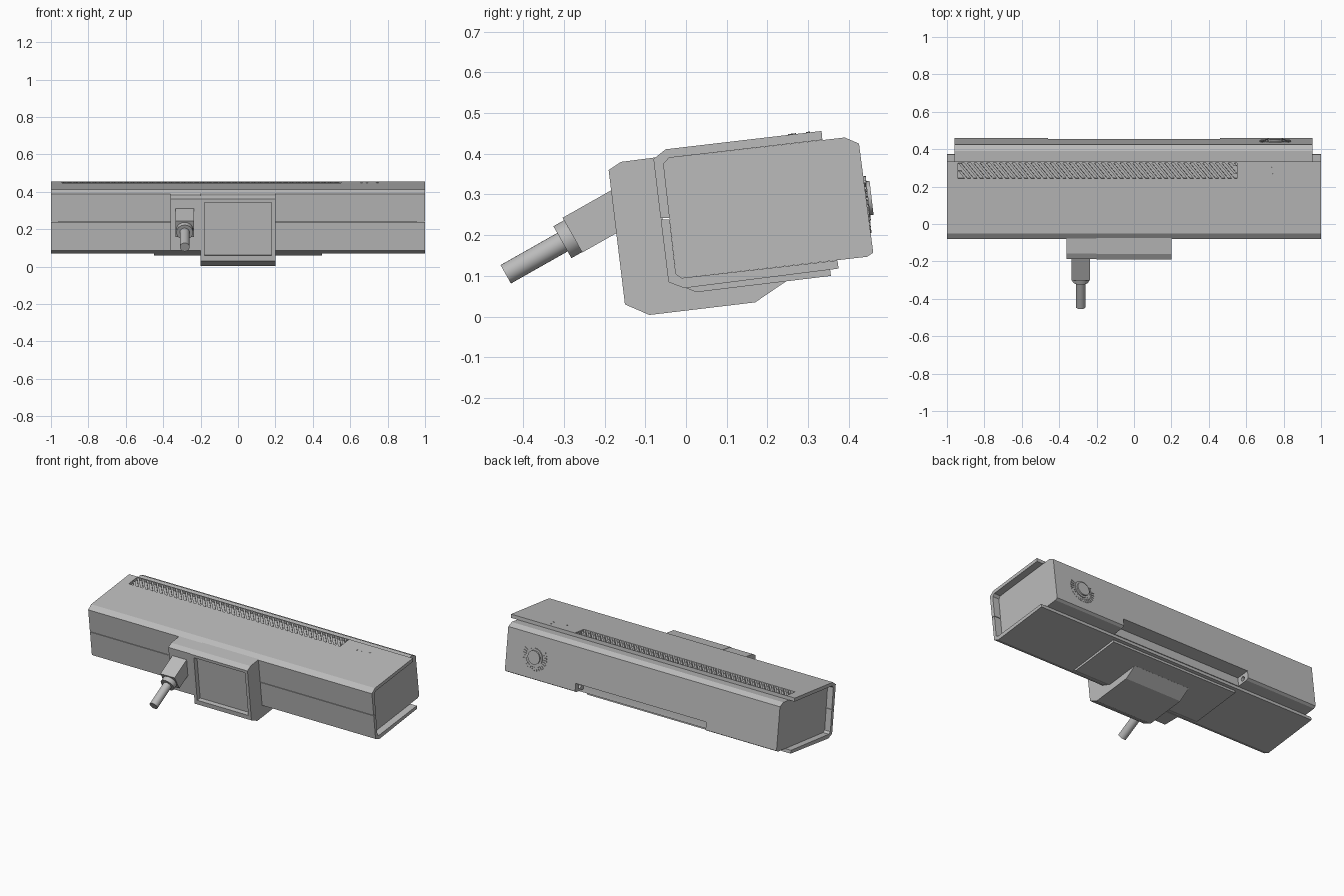
import bpy, bmesh, math
from mathutils import Vector, Matrix

cube = bpy.data.objects.get("Cube")
if cube:
    bpy.data.objects.remove(cube, do_unlink=True)

TILT = math.radians(6.7)
TILT_ROT = Matrix.Rotation(TILT, 4, 'X')

grey = bpy.data.materials.new("plain grey")
grey.use_nodes = True
grey.diffuse_color = (0.5, 0.5, 0.5, 1)
grey.node_tree.nodes["Principled BSDF"].inputs["Base Color"].default_value = (0.5, 0.5, 0.5, 1)


def finish(name, bm, matrix=Matrix()):
    bmesh.ops.recalc_face_normals(bm, faces=bm.faces)
    mesh = bpy.data.meshes.new(name)
    bm.to_mesh(mesh)
    bm.free()
    mesh.transform(matrix)
    mesh.materials.append(grey)
    ob = bpy.data.objects.new(name, mesh)
    bpy.context.collection.objects.link(ob)
    return ob


def add_prism(bm, points, offset):
    face = bm.faces.new([bm.verts.new(p) for p in points])
    new = bmesh.ops.extrude_face_region(bm, geom=[face])["geom"]
    bmesh.ops.translate(bm, vec=offset, verts=[v for v in new if isinstance(v, bmesh.types.BMVert)])


def extrude_x(name, profile, x0, x1):
    bm = bmesh.new()
    add_prism(bm, [(x0, y, z) for y, z in profile], (x1 - x0, 0, 0))
    return finish(name, bm)


def placed(base, angle=TILT):
    return Matrix.Translation(base) @ Matrix.Rotation(angle, 4, 'X')


def box(name, low, high, matrix):
    low, high = Vector(low), Vector(high)
    bm = bmesh.new()
    bmesh.ops.create_cube(bm, size=1)
    bmesh.ops.scale(bm, vec=high - low, verts=bm.verts)
    bmesh.ops.translate(bm, vec=(low + high) / 2, verts=bm.verts)
    return finish(name, bm, matrix)


def cylinder(name, radius, z0, z1, matrix, sides=32):
    bm = bmesh.new()
    bmesh.ops.create_cone(bm, cap_ends=True, segments=sides, radius1=radius,
                          radius2=radius, depth=z1 - z0)
    bmesh.ops.translate(bm, vec=(0, 0, (z0 + z1) / 2), verts=bm.verts)
    ob = finish(name, bm, matrix)
    bpy.ops.object.select_all(action='DESELECT')
    ob.select_set(True)
    bpy.context.view_layer.objects.active = ob
    bpy.ops.object.shade_smooth_by_angle(angle=math.radians(35))
    return ob


def cut(ob, cutter):
    cutter.hide_render = True
    mod = ob.modifiers.new("cut", 'BOOLEAN')
    mod.operation = 'DIFFERENCE'
    mod.solver = 'EXACT'
    mod.object = cutter
    bpy.context.view_layer.objects.active = ob
    bpy.ops.object.modifier_apply(modifier=mod.name)
    bpy.data.objects.remove(cutter, do_unlink=True)


# Inner body with the hinge bay along its lower rear edge
core = extrude_x("inner_body", [(-.055, .375), (-.042, .39), (.39, .44), (.425, .425), (.46, .157),
                                (.445, .147), (-.01, .095), (-.025, .105)], -.96, .955)
bay = placed((0, .455, .15))
cut(core, box("bay_cutter", (-.46, -.08, -.05), (.46, .1, .055), bay))
pin = bay @ Matrix.Translation((0, -.04, .026)) @ Matrix.Rotation(math.pi / 2, 4, 'Y')
cut(core, cylinder("pin_cutter", .014, -.5, .5, pin, 16))

# Wraparound shell in two halves, meeting at a seam on the front
upper = extrude_x("upper_shell", [(.333, .456), (-.05, .411), (-.08, .387), (-.0625, .242),
                                  (-.04, .242), (-.055, .375), (-.042, .39), (.335, .434)], -1, 1)
extrude_x("lower_shell", [(-.062, .239), (-.043, .085), (-.005, .07), (.375, .118),
                          (.372, .138), (-.01, .095), (-.025, .105), (-.04, .239)], -1, 1)
extrude_x("bottom_plate", [(-.005, .072), (.025, .06), (.356, .1), (.354, .117)], -.45, .45)

# Vent slot in the upper shell
vent = placed((0, .285, .4504))
LEFT, RIGHT, HALF = -.94, .55, .042
cut(upper, box("vent_cutter", (LEFT, -HALF, -.017), (RIGHT, HALF, .03), vent))

# Slanted vent slats, shortened where they meet the slot ends
bm = bmesh.new()
lean, wide, pitch = .07, .016, .034
x = LEFT - lean
while x < RIGHT:
    lo = max(0, (LEFT - x) / lean)
    hi = min(1, (RIGHT - wide - x) / lean)
    if hi - lo > .1:
        ends = [(x + lean * t, HALF - 2 * HALF * t) for t in (lo, hi)]
        (xa, ya), (xb, yb) = ends
        add_prism(bm, [(xa, ya, -.018), (xa + wide, ya, -.018),
                       (xb + wide, yb, -.018), (xb, yb, -.018)], (0, 0, .016))
    x += pitch
finish("vent_slats", bm, vent)

# Tiny indicator dots beside the vent
for i, (dx, dy) in enumerate([(.66, -.03), (.69, -.03), (.74, .015), (.745, -.02)]):
    cylinder(f"indicator_dot_{i + 1}", .005, -.002, .002, vent @ Matrix.Translation((dx, dy, 0)), 8)

# Front mount: main block with a framed recess, and the narrower socket block
mount = extrude_x("mount_block", [(-.19, .36), (-.16, .38), (-.075, .391), (-.04, .09), (0, .073),
                                  (.24, .102), (.245, .086), (.17, .035), (-.09, .004),
                                  (-.15, .03)], -.2, .2)
front = placed((0, -.17, .195))
cut(mount, box("recess_cutter", (-.18, -.1, -.138), (.18, .03, .148), front))
extrude_x("socket_block", [(-.187, .36), (-.158, .378), (-.075, .389), (-.042, .085),
                           (-.155, .085)], -.36, -.2)

# Plug, collar and cable pointing forward and down
plug = placed((-.285, -.16, .264), math.radians(29.5))
box("plug_body", (-.05, -.135, -.046), (.05, .02, .052), plug)
along = plug @ Matrix.Rotation(math.pi / 2, 4, 'X')
cylinder("plug_collar", .045, .13, .165, along, 16)
cylinder("cable", .026, .16, .325, along, 24)

# Round dial on the back with an arc of tick marks
dial = placed((.755, .442, .29), TILT - math.pi / 2)
cylinder("dial_collar", .055, -.005, .006, dial)
cylinder("dial_cap", .042, -.005, .014, dial)
for i in range(21):
    turn = Matrix.Rotation(math.radians(-30 + i * 12), 4, 'Z')
    box(f"dial_tick_{i + 1}", (.062, -.004, -.003), (.085, .004, .004), dial @ turn)
